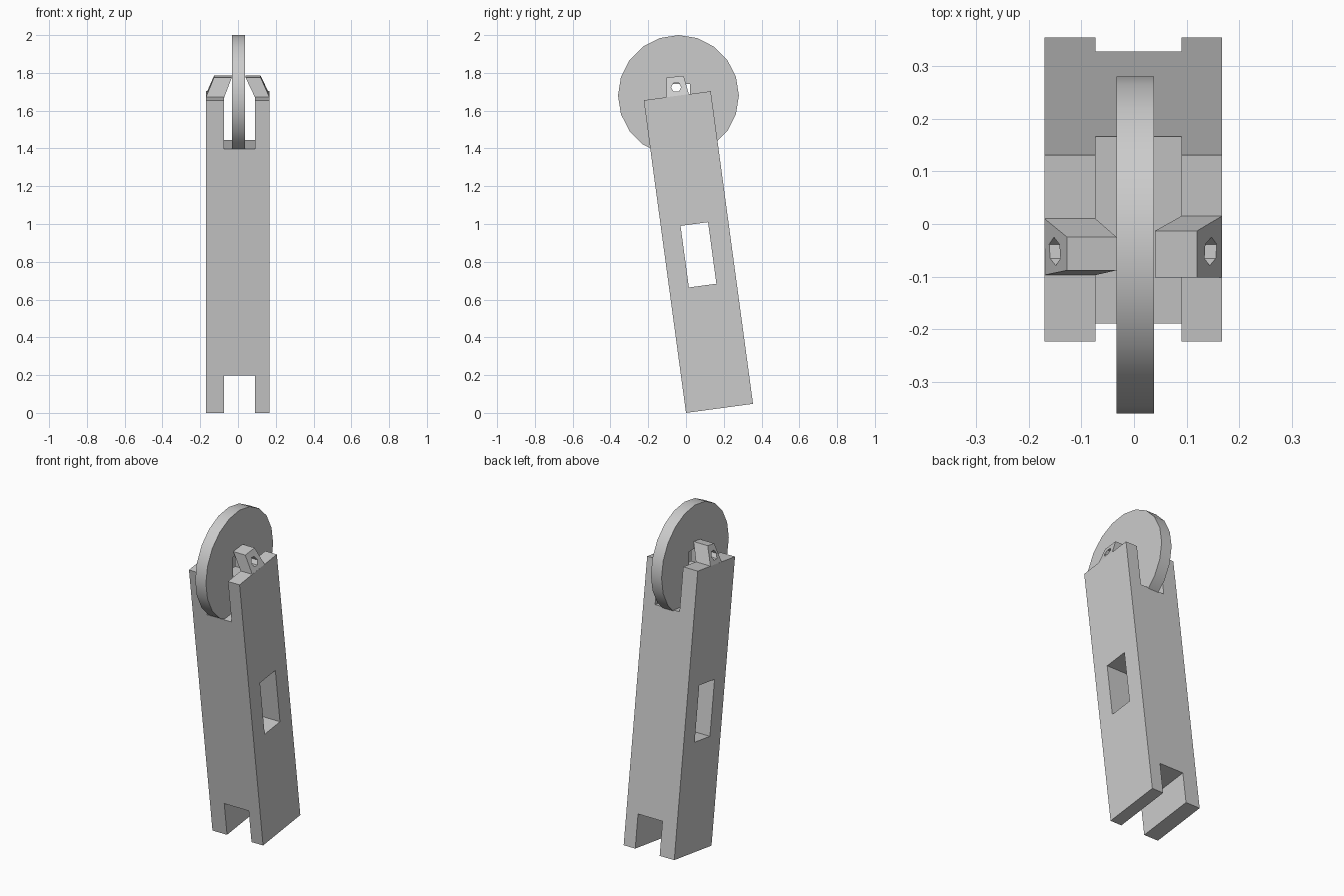
import bpy, bmesh, math
from mathutils import Matrix

if "Cube" in bpy.data.objects:
    bpy.data.objects.remove(bpy.data.objects["Cube"])

TILT = math.radians(7.7)


def make(name, bm):
    bmesh.ops.recalc_face_normals(bm, faces=bm.faces[:])
    me = bpy.data.meshes.new(name)
    bm.to_mesh(me)
    bm.free()
    ob = bpy.data.objects.new(name, me)
    bpy.context.collection.objects.link(ob)
    return ob


def loft(name, a, b):
    """Solid between two matching outlines."""
    bm = bmesh.new()
    va = [bm.verts.new(p) for p in a]
    vb = [bm.verts.new(p) for p in b]
    n = len(a)
    bm.faces.new(va)
    bm.faces.new(vb[::-1])
    for i in range(n):
        j = (i + 1) % n
        bm.faces.new((va[i], va[j], vb[j], vb[i]))
    return make(name, bm)


def prism_x(name, outline, x0, x1):
    """Extrude a (y, z) outline along x."""
    return loft(name, [(x0, y, z) for y, z in outline], [(x1, y, z) for y, z in outline])


def rect(y0, y1, z0, z1):
    return [(y0, z0), (y1, z0), (y1, z1), (y0, z1)]


def ngon(cy, cz, r, n):
    return [(cy + r * math.cos(2 * math.pi * i / n), cz + r * math.sin(2 * math.pi * i / n))
            for i in range(n)]


def cut(ob, cutter):
    cutter.hide_render = True
    m = ob.modifiers.new("cut", 'BOOLEAN')
    m.operation = 'DIFFERENCE'
    m.solver = 'EXACT'
    m.object = cutter
    bpy.context.view_layer.objects.active = ob
    bpy.ops.object.modifier_apply(modifier=m.name)
    bpy.data.objects.remove(cutter)


# Tilted arm, forked at both ends
L, R, SL, SR, H = -0.17, 0.167, -0.073, 0.09, 1.67
fork = [(L, 0), (SL, 0), (SL, 0.2), (SR, 0.2), (SR, 0), (R, 0),
        (R, H), (SR, H), (SR, 1.41), (SL, 1.41), (SL, H), (L, H)]
arm = loft("arm", [(x, 0, z) for x, z in fork], [(x, 0.358, z) for x, z in fork])
cut(arm, prism_x("window_cutter", rect(0.104, 0.251, 0.656, 0.985), -0.5, 0.5))
arm.data.transform(Matrix.Rotation(TILT, 4, 'X'))

# Wheel with square axle opening
wheel = prism_x("wheel", ngon(-0.04, 1.68, 0.32, 20), -0.033, 0.038)
cut(wheel, prism_x("axle_cutter", rect(-0.10, 0.02, 1.62, 1.74), -0.3, 0.3))
wheel.select_set(True)
bpy.context.view_layer.objects.active = wheel
bpy.ops.object.shade_smooth_by_angle(angle=math.radians(30))

# Leaning axle brackets on the fork tips: base x pair, top x pair, base y pair, top y pair
brackets = {
    "left_bracket": ((-0.17, -0.073), (-0.127, -0.033), (-0.097, 0.01), (-0.088, -0.025)),
    "right_bracket": ((0.09, 0.167), (0.04, 0.12), (-0.102, 0.015), (-0.102, -0.013)),
}
for name, (bx, tx, by, ty) in brackets.items():
    base = [(bx[0], by[0], 1.67), (bx[1], by[0], 1.67), (bx[1], by[1], 1.687), (bx[0], by[1], 1.687)]
    top = [(tx[0], ty[0], 1.775), (tx[1], ty[0], 1.775), (tx[1], ty[1], 1.785), (tx[0], ty[1], 1.785)]
    bracket = loft(name, base, top)
    cut(bracket, prism_x("pin_cutter", ngon(-0.052, 1.724, 0.027, 6), -0.3, 0.3))
